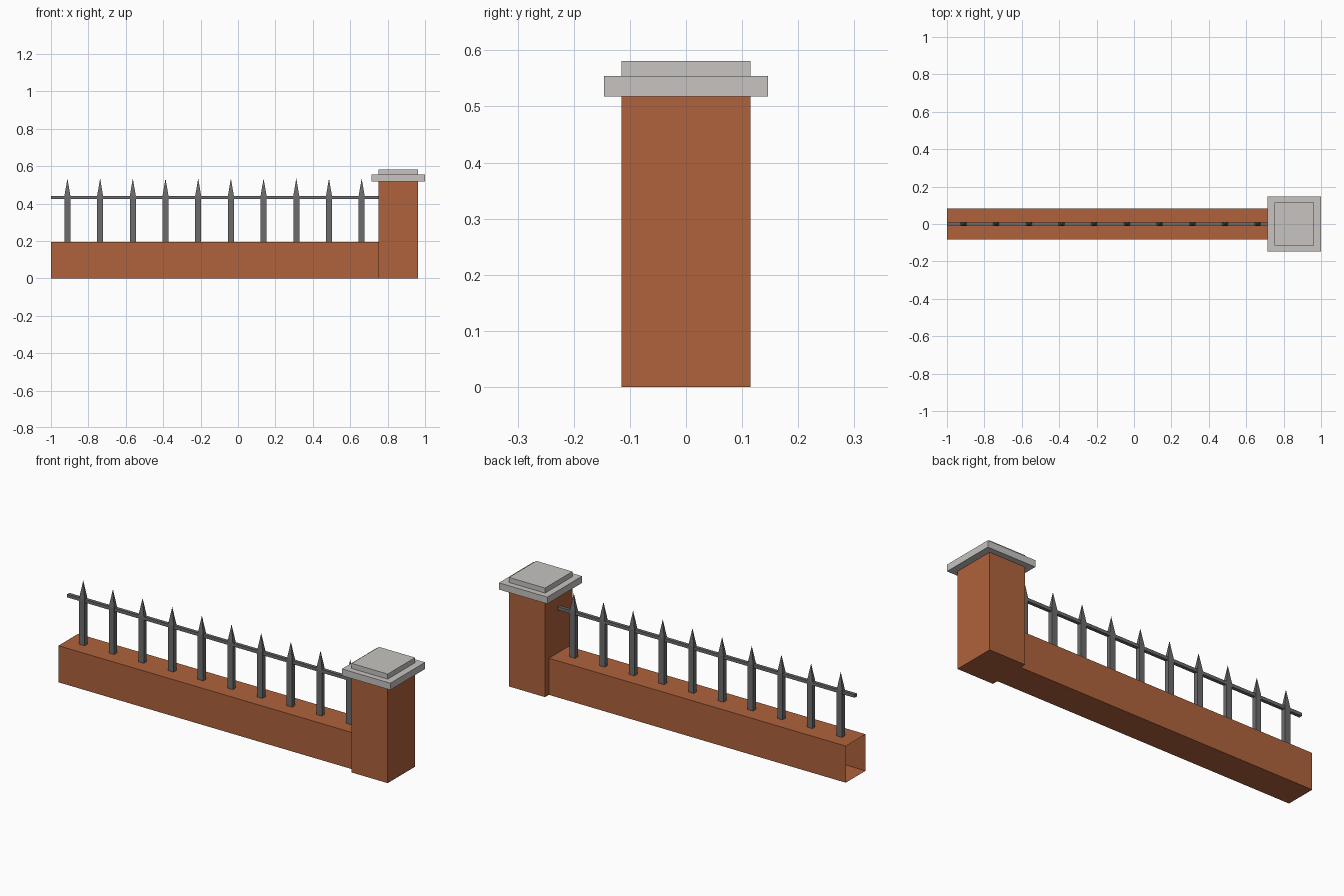
import bpy, bmesh
from mathutils import Vector

if "Cube" in bpy.data.objects:
    bpy.data.objects.remove(bpy.data.objects["Cube"])


def material(name, rgb):
    m = bpy.data.materials.new(name)
    m.diffuse_color = (*rgb, 1)
    m.use_nodes = True
    m.node_tree.nodes["Principled BSDF"].inputs["Base Color"].default_value = m.diffuse_color
    return m


BRICK = material("brick", (0.43, 0.122, 0.045))
STONE = material("pale_stone", (0.57, 0.55, 0.53))
IRON = material("dark_iron", (0.15, 0.15, 0.155))


def add_box(bm, x, y, z):
    """Add a box from (min, max) ranges and return its vertices."""
    verts = bmesh.ops.create_cube(bm, size=1)["verts"]
    for v in verts:
        v.co = Vector([r[0] if c < 0 else r[1] for c, r in zip(v.co, (x, y, z))])
    return verts


def finish(bm, name, mat):
    mesh = bpy.data.meshes.new(name)
    bm.to_mesh(mesh)
    bm.free()
    mesh.materials.append(mat)
    obj = bpy.data.objects.new(name, mesh)
    bpy.context.collection.objects.link(obj)
    return obj


def box(name, mat, x, y, z):
    bm = bmesh.new()
    add_box(bm, x, y, z)
    return finish(bm, name, mat)


# Low wall: a shell with open ends, so that sections can be joined
bm = bmesh.new()
add_box(bm, (-1, 0.75), (-0.083, 0.083), (0, 0.195))
bm.normal_update()
ends = [f for f in bm.faces if abs(f.normal.x) > 0.9]
bmesh.ops.delete(bm, geom=ends, context='FACES_ONLY')
finish(bm, "low_wall", BRICK)

# Pillar with stepped cap
box("pillar", BRICK, (0.75, 0.963), (-0.115, 0.115), (0, 0.518))
box("cap_slab", STONE, (0.715, 1.0), (-0.146, 0.146), (0.518, 0.554))
box("cap_top", STONE, (0.75, 0.963), (-0.115, 0.115), (0.554, 0.581))

# Horizontal rail
box("rail", IRON, (-1, 0.75), (-0.009, 0.009), (0.424, 0.441))

# Upright bars, each ending in a pyramid spike
for i in range(10):
    x = -0.912 + i * 0.1748
    bm = bmesh.new()
    add_box(bm, (x - 0.016, x + 0.016), (-0.012, 0.012), (0.19, 0.441))
    bm.normal_update()
    top = [f for f in bm.faces if f.normal.z > 0.9]
    tip = bmesh.ops.poke(bm, faces=top)["verts"][0]
    tip.co.z = 0.534
    finish(bm, f"spiked_bar_{i + 1}", IRON)
